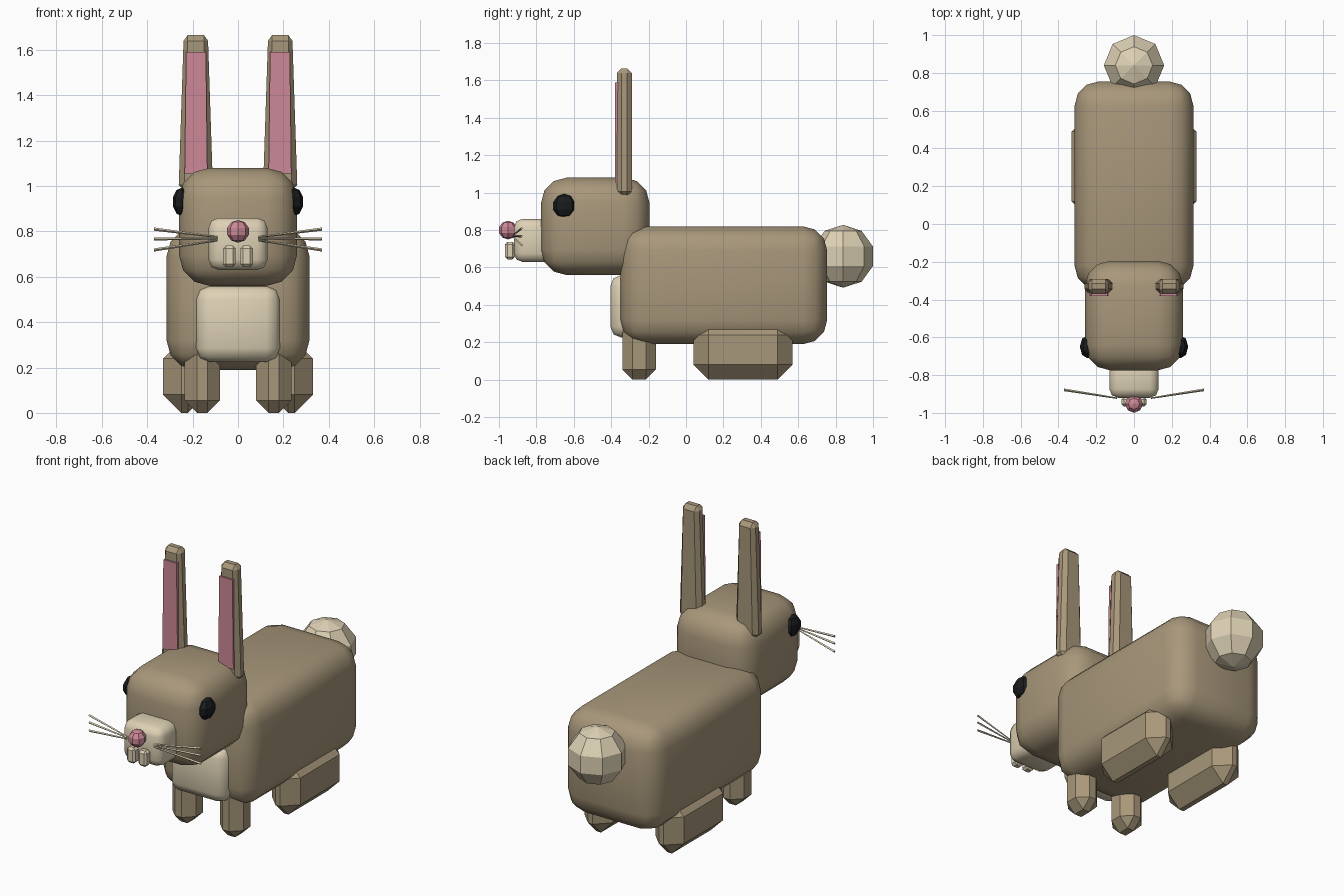
import bpy, bmesh
from mathutils import Vector, Matrix

cube = bpy.data.objects.get("Cube")
if cube:
    bpy.data.objects.remove(cube, do_unlink=True)


def material(name, rgb):
    m = bpy.data.materials.new(name)
    m.use_nodes = True
    m.diffuse_color = (*rgb, 1)
    m.node_tree.nodes["Principled BSDF"].inputs["Base Color"].default_value = (*rgb, 1)
    return m


FUR = material("brown fur", (0.39, 0.31, 0.195))
CREAM = material("cream fur", (0.73, 0.64, 0.46))
PINK = material("pink skin", (0.61, 0.25, 0.31))
BLACK = material("black eye", (0.01, 0.011, 0.012))


def finish(name, bm, mat, smooth=False):
    for f in bm.faces:
        f.smooth = smooth
    bmesh.ops.recalc_face_normals(bm, faces=bm.faces)
    mesh = bpy.data.meshes.new(name)
    bm.to_mesh(mesh)
    bm.free()
    mesh.materials.append(mat)
    ob = bpy.data.objects.new(name, mesh)
    bpy.context.collection.objects.link(ob)
    return ob


def box(name, x, y, z, mat, bevel=0.0, segments=1, smooth=False, taper=1.0):
    """Bevelled box from ranges; taper is the width of the top against the bottom."""
    bm = bmesh.new()
    bmesh.ops.create_cube(bm, size=1)
    centre = Vector([sum(r) / 2 for r in (x, y, z)])
    size = [r[1] - r[0] for r in (x, y, z)]
    bmesh.ops.scale(bm, vec=size, verts=bm.verts)
    if bevel:
        bmesh.ops.bevel(bm, geom=bm.edges[:], offset=bevel, segments=segments,
                        profile=0.5, affect='EDGES', clamp_overlap=True)
    for v in bm.verts:
        v.co.x *= 1 + (taper - 1) * (v.co.z / size[2] + 0.5)
    bmesh.ops.translate(bm, vec=centre, verts=bm.verts)
    return finish(name, bm, mat, smooth)


def ball(name, centre, radii, mat):
    """Faceted ball with eight sides."""
    bm = bmesh.new()
    bmesh.ops.create_uvsphere(bm, u_segments=8, v_segments=5, radius=1)
    bmesh.ops.scale(bm, vec=radii, verts=bm.verts)
    bmesh.ops.translate(bm, vec=centre, verts=bm.verts)
    return finish(name, bm, mat)


def rod(name, start, end, r1, r2, mat):
    a, b = Vector(start), Vector(end)
    turn = (b - a).to_track_quat('Z', 'Y').to_matrix().to_4x4()
    bm = bmesh.new()
    bmesh.ops.create_cone(bm, cap_ends=True, segments=4, radius1=r1, radius2=r2,
                          depth=(b - a).length,
                          matrix=Matrix.Translation((a + b) / 2) @ turn)
    return finish(name, bm, mat)


# Trunk and head
box("body", (-0.315, 0.315), (-0.35, 0.755), (0.19, 0.82), FUR, 0.13, 3, True)
box("head", (-0.26, 0.26), (-0.775, -0.195), (0.56, 1.08), FUR, 0.135, 3, True)
box("chest_patch", (-0.185, 0.185), (-0.405, -0.25), (0.225, 0.56), CREAM, 0.06, 2, True)
box("muzzle", (-0.13, 0.13), (-0.92, -0.7), (0.63, 0.86), CREAM, 0.045, 2, True)
ball("nose", (0, -0.952, 0.8), (0.05, 0.05, 0.05), PINK)
ball("tail", (0, 0.84, 0.66), (0.168, 0.168, 0.168), CREAM)

# Paired parts
for side, s in (("left", 1), ("right", -1)):
    def span(inner, outer):
        return tuple(sorted((s * inner, s * outer)))

    box(side + "_ear", span(0.11, 0.262), (-0.37, -0.29), (0.98, 1.665), FUR, 0.025, taper=0.7)
    box(side + "_inner_ear", span(0.135, 0.235), (-0.38, -0.35), (1.055, 1.59), PINK, taper=0.87)
    ball(side + "_eye", (s * 0.246, -0.65, 0.93), (0.043, 0.064, 0.064), BLACK)
    box(side + "_front_leg", span(0.08, 0.235), (-0.34, -0.16), (0, 0.31), FUR, 0.055)
    box(side + "_hind_foot", span(0.14, 0.33), (0.04, 0.57), (0, 0.32), FUR, 0.08)
    box(side + "_tooth", span(0.01, 0.066), (-0.967, -0.915), (0.643, 0.737), CREAM, 0.013)
    for level, z in (("upper", 0.81), ("middle", 0.767), ("lower", 0.718)):
        rod(f"{side}_{level}_whisker", (s * 0.09, -0.922, 0.768 + (z - 0.766) * 0.15),
            (s * 0.37, -0.878, z), 0.004, 0.007, CREAM)
